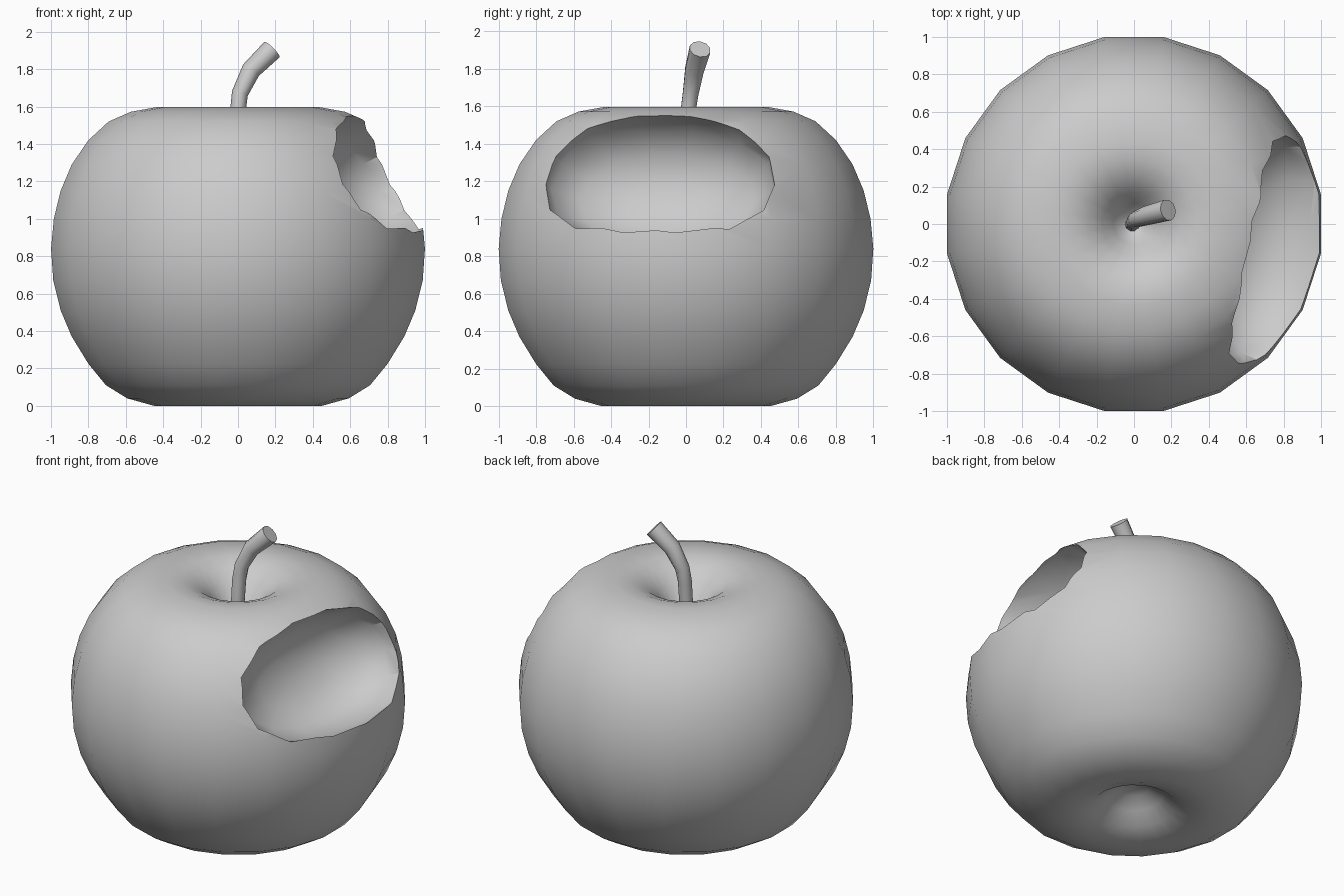
import bpy, bmesh
from math import sin, cos, pi, radians
from mathutils import Vector, Matrix

if "Cube" in bpy.data.objects:
    bpy.data.objects.remove(bpy.data.objects["Cube"])


def lathe(name, profile, sides, offset):
    """Revolve (radius, z) points; zero radius ends become poles."""
    bm = bmesh.new()
    rings = []
    for r, z in profile:
        if r == 0:
            rings.append([bm.verts.new((0, 0, z))] * sides)
        else:
            rings.append([bm.verts.new((r * cos(offset + 2 * pi * i / sides),
                                        r * sin(offset + 2 * pi * i / sides), z))
                          for i in range(sides)])
    for a, b in zip(rings, rings[1:]):
        for i in range(sides):
            j = (i + 1) % sides
            bm.faces.new(list(dict.fromkeys((a[i], a[j], b[j], b[i]))))
    return finish(name, bm)


def finish(name, bm):
    bmesh.ops.recalc_face_normals(bm, faces=bm.faces)
    mesh = bpy.data.meshes.new(name)
    bm.to_mesh(mesh)
    bm.free()
    ob = bpy.data.objects.new(name, mesh)
    bpy.context.collection.objects.link(ob)
    return ob


def smooth(ob, angle):
    bpy.ops.object.select_all(action='DESELECT')
    ob.select_set(True)
    bpy.context.view_layer.objects.active = ob
    bpy.ops.object.shade_smooth_by_angle(angle=radians(angle))


# apple body with dimples at both ends
profile = [(0, .18), (.09, .165), (.17, .11), (.25, .045), (.34, .012), (.455, 0),
           (.6, .04), (.715, .11), (.81, .225), (.9, .37), (.96, .51), (1.0, .67),
           (1.012, .84), (.997, 1.0), (.96, 1.15), (.9, 1.29), (.81, 1.42),
           (.7, 1.52), (.58, 1.572), (.44, 1.597), (.34, 1.59), (.25, 1.555),
           (.17, 1.49), (.11, 1.41), (.06, 1.35), (0, 1.32)]
body = lathe("apple_body", profile, 20, radians(9))

# bite: tilted, slightly boxy ellipsoid cut from the right side
bm = bmesh.new()
bmesh.ops.create_uvsphere(bm, u_segments=14, v_segments=8, radius=1,
                          matrix=Matrix.Rotation(pi / 2, 4, 'Y'))
for v in bm.verts:
    n = sum(abs(c) ** 2.3 for c in v.co) ** (1 / 2.3)
    v.co = v.co / n
    v.co = Vector((v.co.x * .36, v.co.y * .64, v.co.z * .37))
bm.transform(Matrix.Translation((.75, -.15, 1.215)) @ Matrix.Rotation(radians(-12), 4, 'Z')
             @ Matrix.Rotation(radians(-26), 4, 'Y'))
cutter = finish("bite_cutter", bm)
cutter.hide_render = True
bpy.context.view_layer.objects.active = body
mod = body.modifiers.new("bite", 'BOOLEAN')
mod.operation = 'DIFFERENCE'
mod.solver = 'EXACT'
mod.object = cutter
bpy.ops.object.modifier_apply(modifier=mod.name)
bpy.data.objects.remove(cutter)
smooth(body, 35)

# stem: bent tube that widens toward the tip
path = [((-.01, 0, 1.3), .04), ((0, .012, 1.58), .042), ((.01, .025, 1.67), .044),
        ((.07, .045, 1.795), .052), ((.182, .075, 1.905), .058)]
pts = [Vector(p) for p, r in path]
bm = bmesh.new()
rings = []
for i, (p, r) in enumerate(path):
    t = (pts[min(i + 1, len(pts) - 1)] - pts[max(i - 1, 0)]).normalized()
    side = t.cross(Vector((0, 1, 0))).normalized()
    up = t.cross(side)
    rings.append([bm.verts.new(pts[i] + r * (side * cos(pi * k / 5) + up * sin(pi * k / 5)))
                  for k in range(10)])
for a, b in zip(rings, rings[1:]):
    for k in range(10):
        j = (k + 1) % 10
        bm.faces.new((a[k], a[j], b[j], b[k]))
bm.faces.new(rings[0])
bm.faces.new(rings[-1])
smooth(finish("stem", bm), 50)
